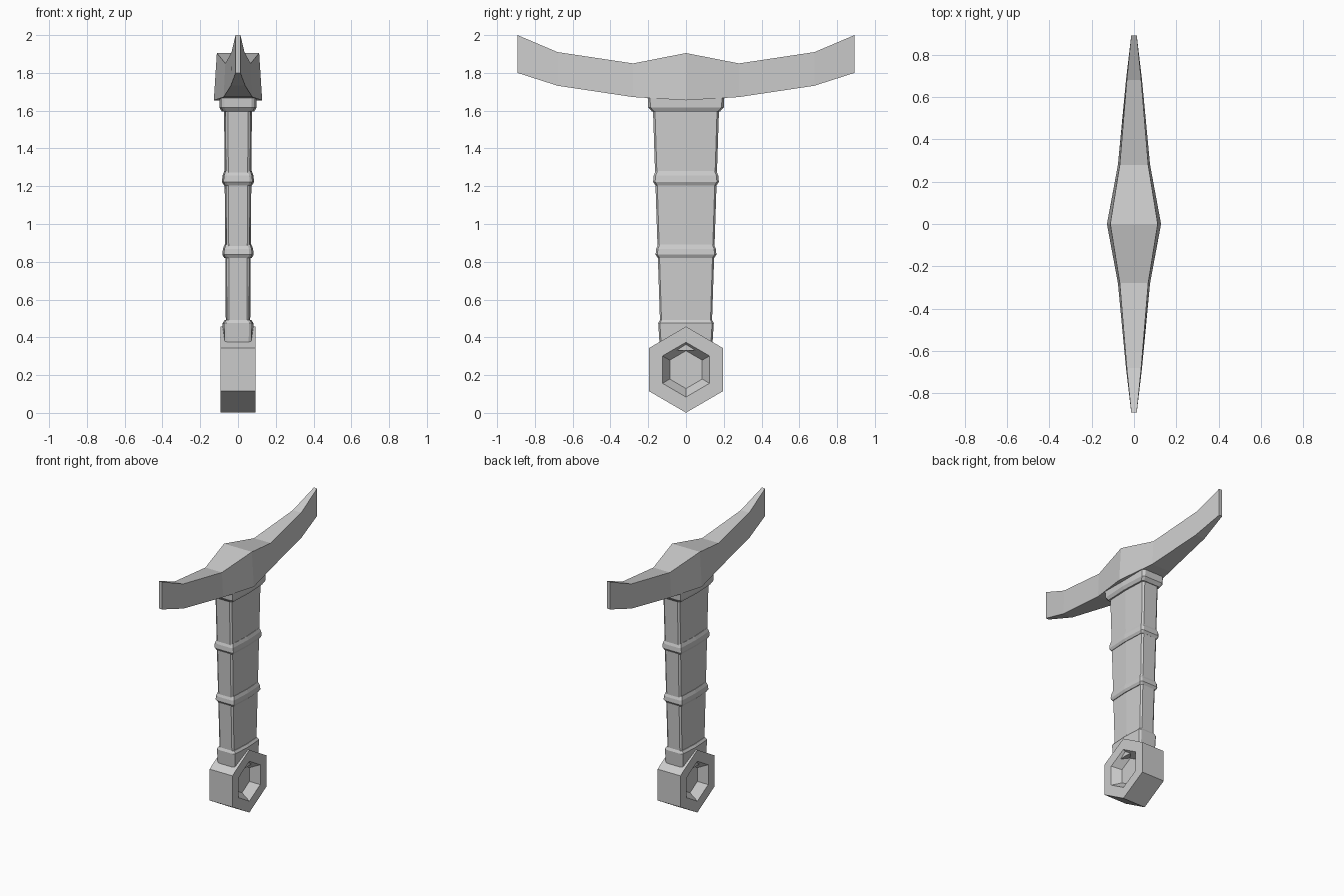
import bpy
import bmesh
import math

if "Cube" in bpy.data.objects:
    bpy.data.objects.remove(bpy.data.objects["Cube"], do_unlink=True)

steel = bpy.data.materials.new("plain grey")
steel.use_nodes = True
steel.diffuse_color = (0.6, 0.6, 0.6, 1)
steel.node_tree.nodes["Principled BSDF"].inputs["Base Color"].default_value = (0.6, 0.6, 0.6, 1)


def loft(name, rings):
    """Skin a list of equal-length vertex rings and cap both ends."""
    bm = bmesh.new()
    loops = [[bm.verts.new(p) for p in ring] for ring in rings]
    for a, b in zip(loops, loops[1:]):
        for i in range(len(a)):
            j = (i + 1) % len(a)
            bm.faces.new((a[i], a[j], b[j], b[i]))
    bm.faces.new(loops[0][::-1])
    bm.faces.new(loops[-1])
    bmesh.ops.recalc_face_normals(bm, faces=bm.faces)
    mesh = bpy.data.meshes.new(name)
    bm.to_mesh(mesh)
    bm.free()
    mesh.materials.append(steel)
    obj = bpy.data.objects.new(name, mesh)
    bpy.context.collection.objects.link(obj)
    return obj


def grip_ring(hx, hy, z):
    """Flat oval section: ridged broad sides, chamfers and narrow ends."""
    half = [(0.72 * hx, -hy), (0.9 * hx, -0.94 * hy), (hx, 0),
            (0.9 * hx, 0.94 * hy), (0.72 * hx, hy)]
    return [(x, y, z) for x, y in half] + [(-x, y, z) for x, y in reversed(half)]


def hex_ring(x, radius):
    """Pointed-top hexagon lying across the x axis."""
    return [(x, radius * 0.86 * math.sin(k * math.pi / 3) / math.sin(math.pi / 3),
             0.229 + radius * math.cos(k * math.pi / 3)) for k in range(6)]


# Crossguard: half-length, half-width above and below, top and bottom height
stations = [(0, 0.112, 0.128, 1.905, 1.655), (0.28, 0.067, 0.076, 1.85, 1.672),
            (0.68, 0.034, 0.038, 1.91, 1.732), (0.892, 0.013, 0.013, 2.0, 1.8)]
ends = [(-s[0],) + s[1:] for s in stations[:0:-1]] + stations
loft("crossguard", [[(-w, y, t), (w, y, t), (v, y, b), (-v, y, b)]
                    for y, w, v, t, b in ends])

# Tapering grip
loft("grip", [grip_ring(0.064, 0.135, 0.4), grip_ring(0.074, 0.176, 1.64)])

# Raised bands around the grip
for name, hx, hy, low, high in (("lower_band", 0.083, 0.161, 0.82, 0.892),
                                ("upper_band", 0.085, 0.174, 1.205, 1.28)):
    loft(name, [grip_ring(hx - 0.01, hy - 0.012, low), grip_ring(hx, hy, low + 0.018),
                grip_ring(hx - 0.003, hy - 0.003, high - 0.024),
                grip_ring(hx - 0.012, hy - 0.013, high)])

# Collars where the grip meets the guard and the pommel
loft("top_collar", [grip_ring(0.086, 0.18, 1.595), grip_ring(0.099, 0.2, 1.618),
                    grip_ring(0.099, 0.203, 1.675)])
loft("bottom_collar", [grip_ring(0.076, 0.138, 0.33), grip_ring(0.082, 0.147, 0.475),
                       grip_ring(0.07, 0.138, 0.492)])

# Hexagonal pommel with a sloped recess on both faces
loft("pommel", [hex_ring(x, r) for x, r in (
    (-0.032, 0.1), (-0.092, 0.145), (-0.092, 0.228),
    (0.092, 0.228), (0.092, 0.145), (0.032, 0.1))])
